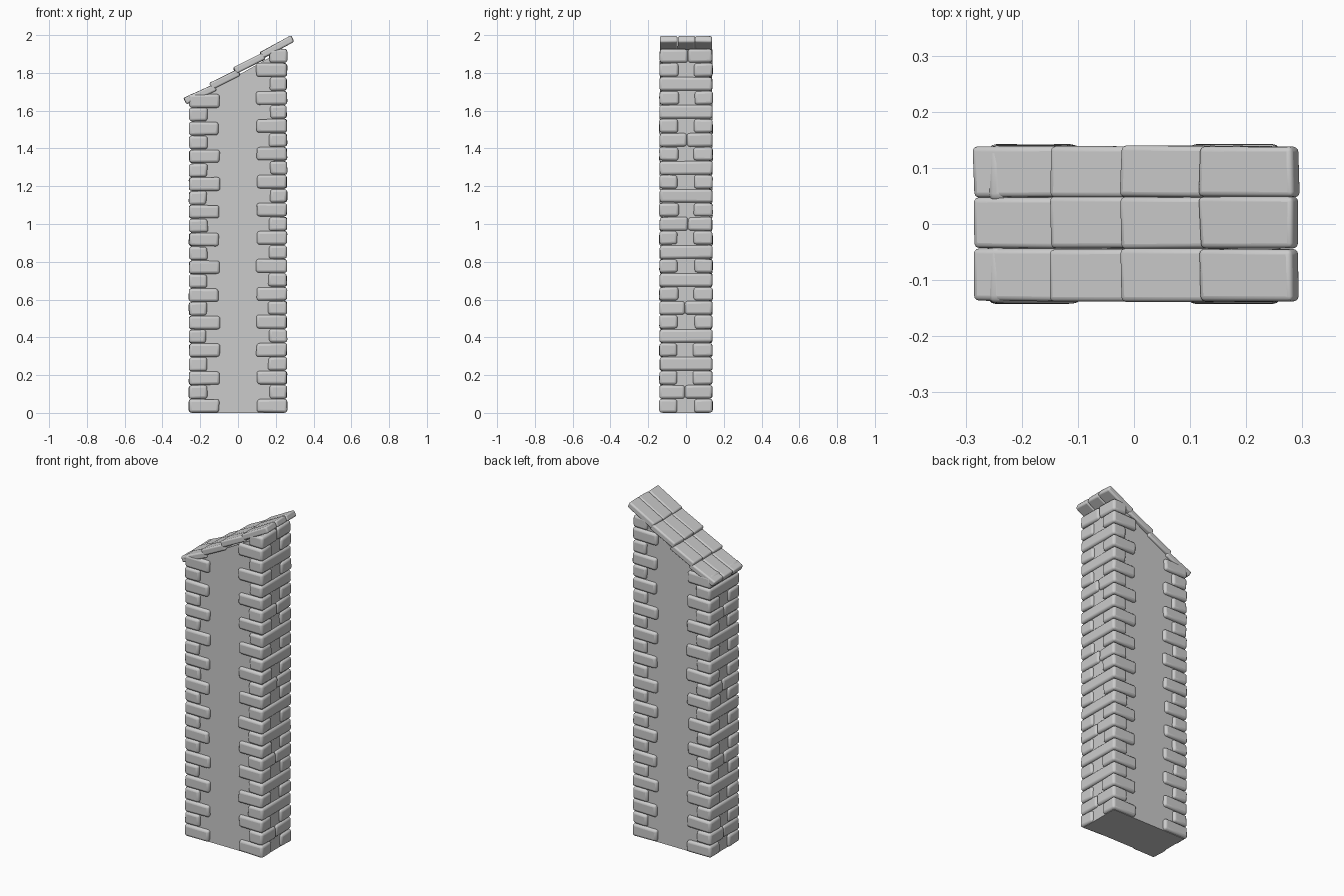
import bpy, bmesh, math, random
from mathutils import Vector, Matrix

if "Cube" in bpy.data.objects:
    bpy.data.objects.remove(bpy.data.objects["Cube"])

random.seed(7)


def add_block(bm, lo, hi, jitter, matrix=None):
    """Add a box whose corners are slightly displaced, for a hand-cut look."""
    ret = bmesh.ops.create_cube(bm, size=1)
    for v in ret["verts"]:
        p = Vector([hi[i] if v.co[i] > 0 else lo[i] for i in range(3)])
        p += Vector([random.uniform(-j, j) for j in jitter])
        v.co = matrix @ p if matrix else p


def finish(bm, name, bevel=0.0, segments=3):
    bmesh.ops.recalc_face_normals(bm, faces=bm.faces)
    mesh = bpy.data.meshes.new(name)
    bm.to_mesh(mesh)
    bm.free()
    ob = bpy.data.objects.new(name, mesh)
    bpy.context.collection.objects.link(ob)
    if bevel:
        mod = ob.modifiers.new("worn_edges", "BEVEL")
        mod.width = bevel
        mod.segments = segments
        mod.limit_method = "NONE"
        bpy.ops.object.select_all(action="DESELECT")
        ob.select_set(True)
        bpy.context.view_layer.objects.active = ob
        bpy.ops.object.shade_smooth_by_angle(angle=math.radians(40))
    return ob


# Plain wall core with a sloping top
bm = bmesh.new()
outline = [(-0.246, 0), (0.246, 0), (0.246, 1.925), (-0.246, 1.65)]
face = bm.faces.new([bm.verts.new((x, -0.124, z)) for x, z in outline])
ext = bmesh.ops.extrude_face_region(bm, geom=[face])
bmesh.ops.translate(bm, vec=(0, 0.248, 0),
                    verts=[g for g in ext["geom"] if isinstance(g, bmesh.types.BMVert)])
finish(bm, "wall_core")


# Corner brick stacks: pairs of long bricks alternate with short cross bricks
def brick_stack(name, side, courses, pitch):
    bm = bmesh.new()
    jit = (0.003, 0.002, 0.002)

    def brick(inner, y0, y1, z0, z1):
        xs = sorted((side * inner, side * 0.259))
        add_block(bm, (xs[0], y0, z0), (xs[1], y1, z1), jit)

    for i in range(courses):
        z0, z1 = i * pitch + 0.002, (i + 1) * pitch - 0.001
        if i % 2 == 0:
            for s in (-1, 1):
                inner = 0.102 + random.uniform(-0.006, 0.006)
                end = 0.042 + random.uniform(-0.006, 0.006)
                ys = sorted((s * end, s * 0.141))
                brick(inner, ys[0], ys[1], z0, z1)
        else:
            inner = 0.165 + random.uniform(-0.006, 0.006)
            if i % 3 == 1:
                mid = random.uniform(-0.02, 0.02)
                brick(inner, -0.140, mid, z0, z1)
                brick(inner, mid, 0.140, z0, z1)
            else:
                brick(inner, -0.140, 0.140, z0, z1)
    for v in bm.verts:
        v.co.z = max(v.co.z, 0)
    finish(bm, name, 0.014)


brick_stack("left_corner_bricks", -1, 23, 0.0734)
brick_stack("right_corner_bricks", 1, 26, 0.0741)

# Overlapping roof slabs: low top edge (x, z), slope in degrees, length
rows = [(-0.288, 1.667, 24.5, 0.175), (-0.151, 1.746, 26.5, 0.165),
        (-0.027, 1.828, 26.5, 0.175), (0.114, 1.908, 28.5, 0.188)]
columns = [(-0.138, -0.044), (-0.044, 0.048), (0.048, 0.139)]
bm = bmesh.new()
for x, z, slope, length in rows:
    place = Matrix.Translation((x, 0, z)) @ Matrix.Rotation(-math.radians(slope), 4, "Y")
    for y0, y1 in columns:
        add_block(bm, (0, y0, -0.037), (length, y1, 0), (0.003, 0.0015, 0.0015), place)
finish(bm, "roof_slabs", 0.009)
